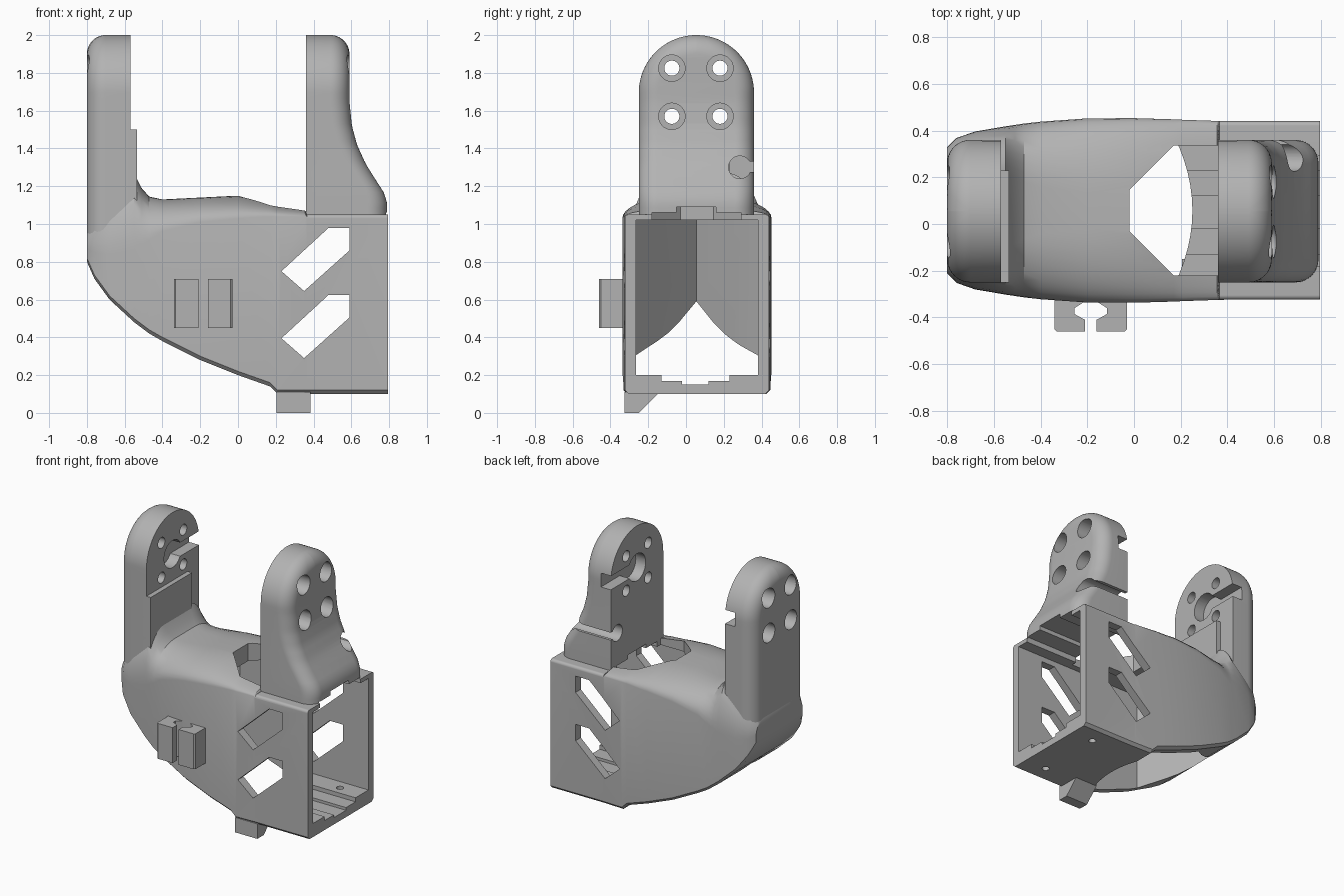
import bpy
import bmesh
from math import sin, cos, asin, sqrt, pi, radians

default = bpy.data.objects.get("Cube")
if default:
    bpy.data.objects.remove(default, do_unlink=True)

grey = bpy.data.materials.new("light_grey_plastic")
grey.use_nodes = True
grey.diffuse_color = (0.45, 0.45, 0.45, 1)
grey.node_tree.nodes["Principled BSDF"].inputs["Base Color"].default_value = grey.diffuse_color

MID = 0.055      # middle of the arms across the depth
PIVOT = 1.695    # height of the arm pivot
ARM_R = 0.305    # half width of an arm


def loft(name, rings):
    """Closed skin through rings that share one point count."""
    bm = bmesh.new()
    loops = [[bm.verts.new(p) for p in ring] for ring in rings]
    n = len(loops[0])
    for a, b in zip(loops, loops[1:]):
        for i in range(n):
            j = (i + 1) % n
            bm.faces.new((a[i], a[j], b[j], b[i]))
    bm.faces.new(loops[0])
    bm.faces.new(loops[-1])
    bmesh.ops.recalc_face_normals(bm, faces=bm.faces)
    mesh = bpy.data.meshes.new(name)
    bm.to_mesh(mesh)
    bm.free()
    mesh.materials.append(grey)
    obj = bpy.data.objects.new(name, mesh)
    bpy.context.collection.objects.link(obj)
    return obj


def prism(name, outline, axis, lo, hi):
    """Extrude a flat outline along x, y or z."""
    place = {"x": lambda a, b, d: (d, a, b),
             "y": lambda a, b, d: (a, d, b),
             "z": lambda a, b, d: (a, b, d)}[axis]
    return loft(name, [[place(a, b, d) for a, b in outline] for d in (lo, hi)])


def rect(a0, a1, b0, b1):
    return [(a0, b0), (a1, b0), (a1, b1), (a0, b1)]


def circle(a, b, r, n=28):
    return [(a + r * cos(2 * pi * i / n), b + r * sin(2 * pi * i / n)) for i in range(n)]


def cut(targets, cutters):
    for obj in targets:
        for cutter in cutters:
            mod = obj.modifiers.new("cut", "BOOLEAN")
            mod.operation = "DIFFERENCE"
            mod.solver = "EXACT"
            mod.object = cutter
            bpy.context.view_layer.objects.active = obj
            bpy.ops.object.modifier_apply(modifier=mod.name)
    for cutter in cutters:
        bpy.data.objects.remove(cutter, do_unlink=True)


def shell_ring(x, half, low, top, ry, rz):
    """Body section: square below, elliptical shoulders above."""
    c, b, n = 0.058, 0.02, 10
    side = [(half - b, low), (half, low + b)]
    for i in range(n + 1):
        t = pi / 2 * i / n
        side.append((half - ry + ry * cos(t), top - rz + rz * sin(t)))
    return ([(x, c + y, z) for y, z in side]
            + [(x, c - y, z) for y, z in reversed(side)])


# Body: x, half depth, underside, top, shoulder width, shoulder height
sections = [
    (-0.8, 0.27, 0.8, 0.97, 0.1, 0.1),
    (-0.76, 0.31, 0.71, 1.05, 0.12, 0.2),
    (-0.68, 0.338, 0.6, 1.14, 0.16, 0.3),
    (-0.55, 0.36, 0.48, 1.27, 0.2, 0.4),
    (-0.51, 0.366, 0.45, 1.19, 0.22, 0.3),
    (-0.47, 0.372, 0.42, 1.145, 0.25, 0.23),
    (-0.4, 0.38, 0.38, 1.13, 0.28, 0.17),
    (-0.2, 0.394, 0.28, 1.14, 0.32, 0.13),
    (0, 0.395, 0.2, 1.15, 0.34, 0.12),
    (0.17, 0.39, 0.14, 1.12, 0.34, 0.08),
    (0.21, 0.388, 0.1, 1.11, 0.34, 0.07),
    (0.355, 0.383, 0.1, 1.08, 0.3, 0.04),
    (0.365, 0.382, 0.1, 1.05, 0.02, 0.02),
    (0.795, 0.382, 0.1, 1.05, 0.02, 0.02),
]
body = loft("body_shell", [shell_ring(*s) for s in sections])


def lerp(table, z):
    for (z0, x0), (z1, x1) in zip(table, table[1:]):
        if z <= z1:
            t = max(0, (z - z0) / (z1 - z0))
            return x0 + (x1 - x0) * t
    return table[-1][1]


def arm(name, side, inner, base, outer):
    """Round-topped arm with its outer edge rolled over."""
    roll, n = 0.1, 10
    levels = [base + (PIVOT - base) * i / 24 for i in range(24)]
    levels += [PIVOT + ARM_R * sin(radians(a)) for a in range(0, 88, 3)] + [PIVOT + ARM_R * 0.9995]
    rings = []
    for z in levels:
        rise = max(0, z - PIVOT)
        xo = lerp(outer, z)
        start = asin(max(0, 1 - (ARM_R - rise) / roll))
        half = [(inner, sqrt(ARM_R ** 2 - rise ** 2))]
        for i in range(n + 1):
            t = pi / 2 + (start - pi / 2) * i / n
            reach = ARM_R - roll * (1 - sin(t))
            w = sqrt(max(1e-6, reach ** 2 - rise ** 2))
            half.append((xo - roll + roll * cos(t), w))
        rings.append([(side * x, MID - w, z) for x, w in half]
                     + [(side * x, MID + w, z) for x, w in reversed(half)])
    return loft(name, rings)


flare = [(1.03, 0.79), (1.12, 0.788), (1.17, 0.77), (1.24, 0.725), (1.32, 0.675),
         (1.42, 0.63), (1.52, 0.603), (1.65, 0.59)]
left_arm = arm("left_arm", 1, 0.36, 1.03, flare)
right_arm = arm("right_arm", -1, 0.57, 0.83, [(0.8, 0.8), (2, 0.8)])
pad = prism("right_arm_pad", rect(-0.25, 0.23, 0.95, 1.5), "x", -0.6, -0.535)

# Hollow inside with a wedge-shaped end, and the open underside
plan = [(0.9, -0.265), (0.9, 0.38), (-0.25, 0.38), (-0.35, 0.29), (-0.67, MID),
        (-0.35, -0.19), (-0.25, -0.265)]
hollow = prism("hollow", plan, "z", 0.2, 1.02)
arc = [(0.25 - 0.08 * (k / 6) ** 2, 0.0575 + 0.3225 * k / 6) for k in range(-6, 7)]
mouth = prism("mouth", [(-0.3, -0.265)] + arc + [(-0.3, 0.38)], "z", 0.02, 0.25)
cut([body, right_arm, pad], [hollow, mouth])

# Stepped grooves along roof and floor
grooves = [prism("groove", rect(y0, y1, z0, z1), "x", x0, 0.9) for y0, y1, z0, z1, x0 in (
    (-0.18, 0.29, 0.9, 1.06, 0.3), (-0.05, 0.16, 0.9, 1.09, 0.3),
    (-0.13, 0.23, 0.17, 0.3, 0.1), (-0.02, 0.12, 0.15, 0.3, 0.1))]
cut([body, left_arm], grooves)

# Slanted side windows, roof opening and floor screw holes
window = [(0.23, 0.75), (0.48, 0.98), (0.59, 0.98), (0.59, 0.86), (0.35, 0.645)]
openings = [prism("window", [(x, z - d) for x, z in window], "y", -1, 1) for d in (0, 0.355)]
openings.append(prism("roof_opening", [(-0.02, -0.03), (0.17, -0.22), (0.36, -0.22),
                                       (0.36, 0.335), (0.17, 0.335), (-0.02, 0.145)], "z", 0.9, 1.3))
openings += [prism("screw_hole", circle(0.62, y, 0.025, 16), "z", 0, 0.3) for y in (-0.19, 0.3)]
cut([body], openings)

# Arm screw holes with counterbores, horn recess and its slot
for obj, side, face, bore in ((left_arm, 1, 0.36, 0.49), (right_arm, -1, 0.57, 0.7)):
    tools = []
    for y in (-0.075, 0.18):
        for z in (1.57, 1.825):
            tools.append(prism("hole", circle(y, z, 0.04), "x", side * 0.2, side))
            tools.append(prism("bore", circle(y, z, 0.07), "x", side * bore, side))
    deep = side * (face + 0.08)
    tools.append(prism("horn_hub", circle(MID, PIVOT, 0.1), "x", side * 0.2, deep))
    tools.append(prism("horn_slot", rect(MID, 0.5, PIVOT - 0.05, PIVOT + 0.05), "x", side * 0.2, deep))
    cut([obj], tools)

# Keyhole cable notch
cut([left_arm], [prism("notch", circle(0.285, 1.3, 0.06), "x", 0.2, 1),
                 prism("notch_neck", rect(0.28, 0.5, 1.275, 1.33), "x", 0.2, 1)])

# Pair of cable clips on the front wall
clip = [(-0.34, -0.3), (-0.34, -0.45), (-0.33, -0.46), (-0.21, -0.46), (-0.21, -0.41),
        (-0.255, -0.385), (-0.255, -0.36), (-0.215, -0.335), (-0.215, -0.3)]
clips = [prism("right_cable_clip", clip, "z", 0.45, 0.71),
         prism("left_cable_clip", [(-0.37 - x, y) for x, y in clip], "z", 0.45, 0.71)]

# Stop tab under the front edge
tab = prism("stop_tab", [(-0.325, 0.11), (-0.325, 0), (-0.25, 0), (-0.15, 0.1), (-0.15, 0.11)],
            "x", 0.205, 0.385)

# Smooth curved parts, keep hard edges
bpy.ops.object.select_all(action="DESELECT")
for obj in (body, left_arm, right_arm):
    obj.select_set(True)
bpy.context.view_layer.objects.active = body
bpy.ops.object.shade_smooth_by_angle(angle=radians(30))
